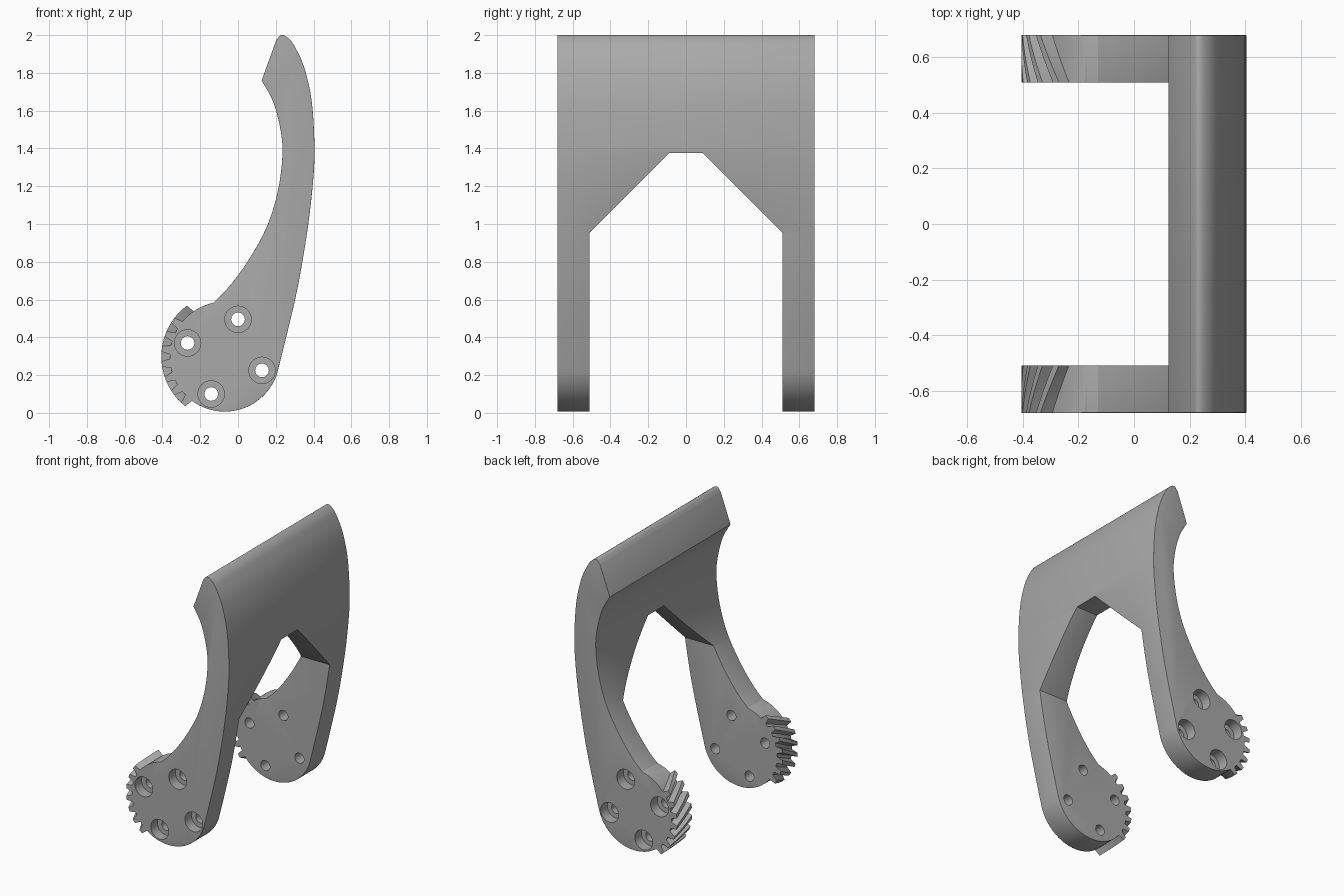
import bpy, bmesh, math
from mathutils import Vector, Matrix

cube = bpy.data.objects.get("Cube")
if cube:
    bpy.data.objects.remove(cube)

HALF, INNER = 0.68, 0.51          # outer and inner faces of the two legs
HUB = Vector((-0.07, 0.298))      # hub centre in x, z
HUB_R, TIP_R = 0.291, 0.336

grey = bpy.data.materials.new("plain_grey")
grey.use_nodes = True
GREY = (0.4, 0.4, 0.4, 1)
grey.diffuse_color = GREY
grey.node_tree.nodes["Principled BSDF"].inputs["Base Color"].default_value = GREY


def make_object(name, bm):
    bmesh.ops.recalc_face_normals(bm, faces=bm.faces)
    mesh = bpy.data.meshes.new(name)
    bm.to_mesh(mesh)
    bm.free()
    mesh.materials.append(grey)
    ob = bpy.data.objects.new(name, mesh)
    bpy.context.collection.objects.link(ob)
    return ob


def select(ob):
    bpy.ops.object.select_all(action='DESELECT')
    ob.select_set(True)
    bpy.context.view_layer.objects.active = ob


def cut(ob, cutter):
    mod = ob.modifiers.new("cut", 'BOOLEAN')
    mod.operation, mod.solver, mod.object = 'DIFFERENCE', 'EXACT', cutter
    select(ob)
    bpy.ops.object.modifier_apply(modifier=mod.name)
    bpy.data.objects.remove(cutter)


def prism(name, points, axis, start, depth):
    """Extrude a closed 2D outline along x or y."""
    bm = bmesh.new()
    place = (lambda p: (p[0], start, p[1])) if axis == 'y' else (lambda p: (start, p[0], p[1]))
    face = bm.faces.new([bm.verts.new(place(p)) for p in points])
    new = bmesh.ops.extrude_face_region(bm, geom=[face])["geom"]
    move = Vector((0, depth, 0)) if axis == 'y' else Vector((depth, 0, 0))
    bmesh.ops.translate(bm, vec=move, verts=[v for v in new if isinstance(v, bmesh.types.BMVert)])
    return make_object(name, bm)


def spline(points, steps=5):
    """Smooth curve through a few points."""
    p = [Vector(q) for q in points]
    p = [2 * p[0] - p[1]] + p + [2 * p[-1] - p[-2]]
    out = []
    for a, b, c, d in zip(p, p[1:], p[2:], p[3:]):
        for i in range(steps):
            t = i / steps
            out.append(0.5 * (2 * b + (c - a) * t + (2 * a - 5 * b + 4 * c - d) * t * t
                              + (3 * b - a - 3 * c + d) * t ** 3))
    return out + [p[-2]]


def polar(degrees, radius):
    a = math.radians(degrees)
    return HUB + radius * Vector((math.cos(a), math.sin(a)))


# Curved handle outline: lip, hollow side, round hub, bulging side
hollow = spline([(0.125, 1.76), (0.185, 1.65), (0.225, 1.5), (0.235, 1.36), (0.21, 1.17),
                 (0.15, 0.98), (0.05, 0.8), (-0.05, 0.665), polar(102, HUB_R)])
hub = [polar(102 + 4 * i, HUB_R) for i in range(1, 60)]
bulge = spline([polar(342, HUB_R), (0.255, 0.4), (0.315, 0.66), (0.365, 0.95), (0.395, 1.2),
                (0.405, 1.4), (0.39, 1.65), (0.35, 1.83), (0.3, 1.94), (0.265, 1.985),
                (0.23, 2.0), (0.202, 1.972)])
handle = prism("forked_handle", hollow + hub + bulge, 'y', -HALF, 2 * HALF)

# Arched opening between the legs
arch = [(-INNER, -0.2), (-INNER, 0.955), (-0.09, 1.375), (0.09, 1.375), (INNER, 0.955), (INNER, -0.2)]
cut(handle, prism("arch_cutter", arch, 'x', -1, 2))

# Rounded edges, left sharp at the lip and along the toothed part of the hub
bm = bmesh.new()
bm.from_mesh(handle.data)
weight = bm.edges.layers.float.new("bevel_weight_edge")
for e in bm.edges:
    mid = (e.verts[0].co + e.verts[1].co) / 2
    arm = Vector((mid.x, mid.z)) - HUB
    angle = math.degrees(math.atan2(arm.y, arm.x)) % 360
    toothed = arm.length < HUB_R + 0.01 and 108 < angle < 238
    lip = mid.z > 1.5 and abs(e.verts[0].co.z - e.verts[1].co.z) < 0.001
    sharp = len(e.link_faces) == 2 and e.calc_face_angle(0) > math.radians(60)
    e[weight] = float(sharp and not toothed and not lip)
    if sharp and lip and abs(mid.y) > HALF - 0.01:
        e[weight] = 1.0
bm.to_mesh(handle.data)
bm.free()
bevel = handle.modifiers.new("round", 'BEVEL')
bevel.limit_method, bevel.width, bevel.segments = 'WEIGHT', 0.025, 4
select(handle)
bpy.ops.object.modifier_apply(modifier=bevel.name)


# Four screw holes through each leg, with wide recesses on the outer faces
def hole_cutter(name, radius, spans):
    bm = bmesh.new()
    for x, z in [(0, 0.495), (-0.267, 0.37), (0.127, 0.225), (-0.142, 0.1)]:
        for y, length in spans:
            turn = Matrix.Translation((x, y, z)) @ Matrix.Rotation(math.pi / 2, 4, 'X')
            bmesh.ops.create_cone(bm, cap_ends=True, segments=32, radius1=radius,
                                  radius2=radius, depth=length, matrix=turn)
    return make_object(name, bm)


cut(handle, hole_cutter("bore_cutter", 0.036, [(0, 2)]))
cut(handle, hole_cutter("recess_cutter", 0.07, [(-HALF, 0.15), (HALF, 0.15)]))
select(handle)
bpy.ops.object.shade_smooth_by_angle(angle=math.radians(30))


# Slanted gear teeth on each hub, mirrored front to back
def gear_teeth(name, side, count=7, pitch=14, twist=16, slices=6):
    bm = bmesh.new()
    for k in range(count):
        rings = []
        for i in range(slices + 1):
            t = i / slices
            y = side * (HALF + (INNER - HALF) * t)
            mid = 229 - pitch * k - twist * t
            corners = [(-5, HUB_R - 0.006), (-4.6, HUB_R), (-2.4, TIP_R), (2.4, TIP_R),
                       (4.6, HUB_R), (5, HUB_R - 0.006)]
            ring = [polar(mid + a, r) for a, r in corners]
            rings.append([bm.verts.new((p.x, y, p.y)) for p in ring])
        for a, b in zip(rings, rings[1:]):
            for j in range(len(a)):
                n = (j + 1) % len(a)
                bm.faces.new((a[j], a[n], b[n], b[j]))
        bm.faces.new(rings[0])
        bm.faces.new(rings[-1])
    ob = make_object(name, bm)
    select(ob)
    bpy.ops.object.shade_smooth_by_angle(angle=math.radians(20))


gear_teeth("front_gear_teeth", -1)
gear_teeth("back_gear_teeth", 1)
